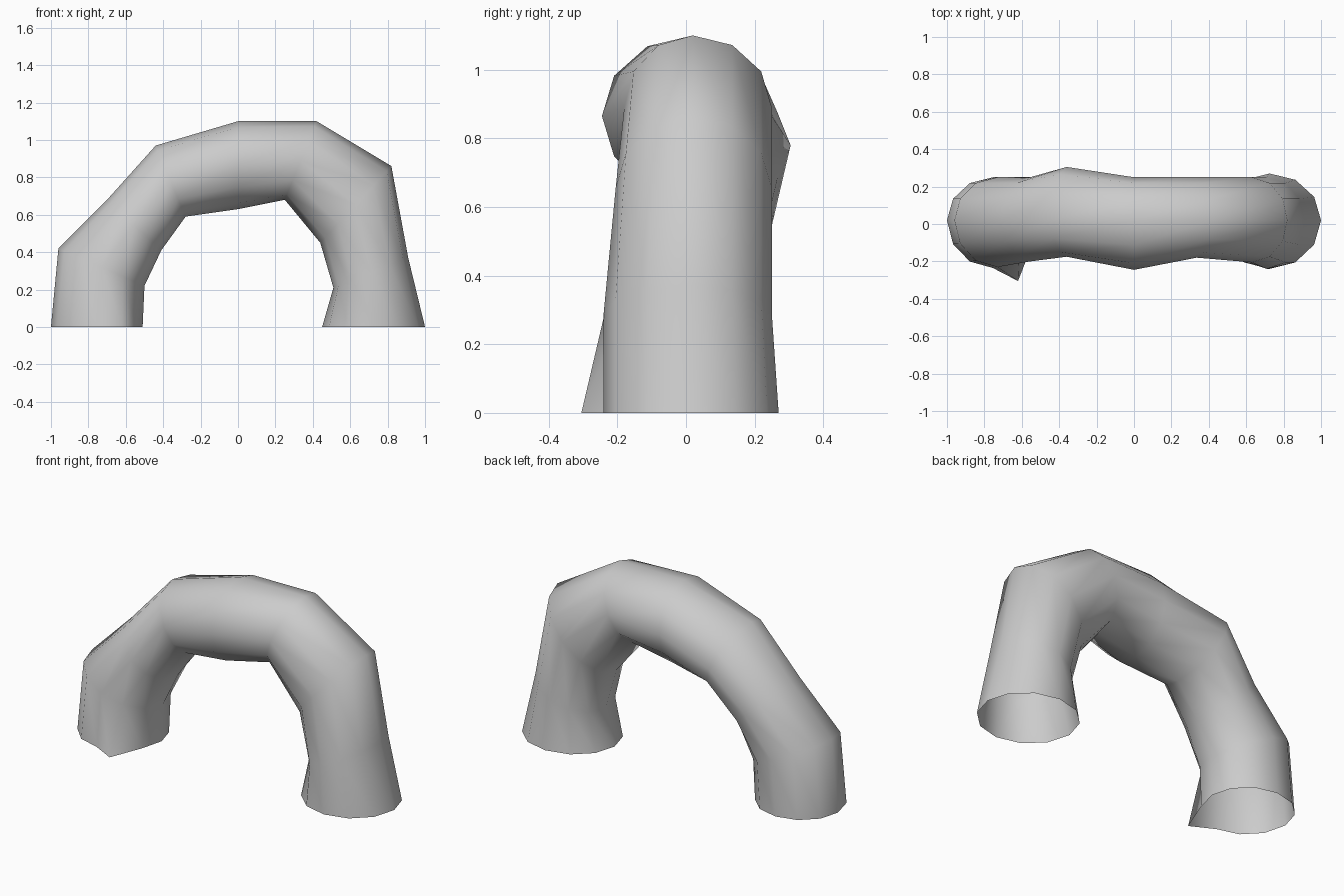
import bpy, bmesh, math

if "Cube" in bpy.data.objects:
    bpy.data.objects.remove(bpy.data.objects["Cube"])

# Arch stations from left foot to right foot:
# outer x, outer z, inner x, inner z, front y, back y
STATIONS = [
    (-1.00, 0.00, -0.51, 0.00, -0.235, 0.25),
    (-0.96, 0.42, -0.50, 0.22, -0.23, 0.25),
    (-0.70, 0.68, -0.41, 0.41, -0.20, 0.25),
    (-0.44, 0.97, -0.28, 0.59, -0.175, 0.305),
    (0.00, 1.10, 0.00, 0.63, -0.245, 0.25),
    (0.42, 1.10, 0.25, 0.68, -0.18, 0.25),
    (0.82, 0.86, 0.44, 0.45, -0.205, 0.25),
    (0.91, 0.37, 0.51, 0.21, -0.24, 0.25),
    (1.00, 0.00, 0.45, 0.00, -0.24, 0.27),
]
SIDES = 12
MID_Y = 0.02

bm = bmesh.new()


def ring(ox, oz, ix, iz, front, back):
    """Twelve-sided section lying between its outer and inner points."""
    verts = []
    for i in range(SIDES):
        a = 2 * math.pi * i / SIDES
        t = (1 - math.cos(a)) / 2
        s = math.sin(a)
        reach = back - MID_Y if s > 0 else MID_Y - front
        verts.append(bm.verts.new((ox + (ix - ox) * t, MID_Y + s * reach,
                                   oz + (iz - oz) * t)))
    return verts


rings = [ring(*s) for s in STATIONS]

# Flared corner at the inner front of the left foot
rings[0][8].co = (-0.62, -0.305, 0)

# Skin of the tube, open at both feet
for a, b in zip(rings, rings[1:]):
    for i in range(SIDES):
        j = (i + 1) % SIDES
        bm.faces.new((a[i], a[j], b[j], b[i]))
bmesh.ops.recalc_face_normals(bm, faces=bm.faces)
for f in bm.faces:
    f.smooth = True

mesh = bpy.data.meshes.new("arch_tube")
bm.to_mesh(mesh)
bm.free()
bpy.context.collection.objects.link(bpy.data.objects.new("arch_tube", mesh))
